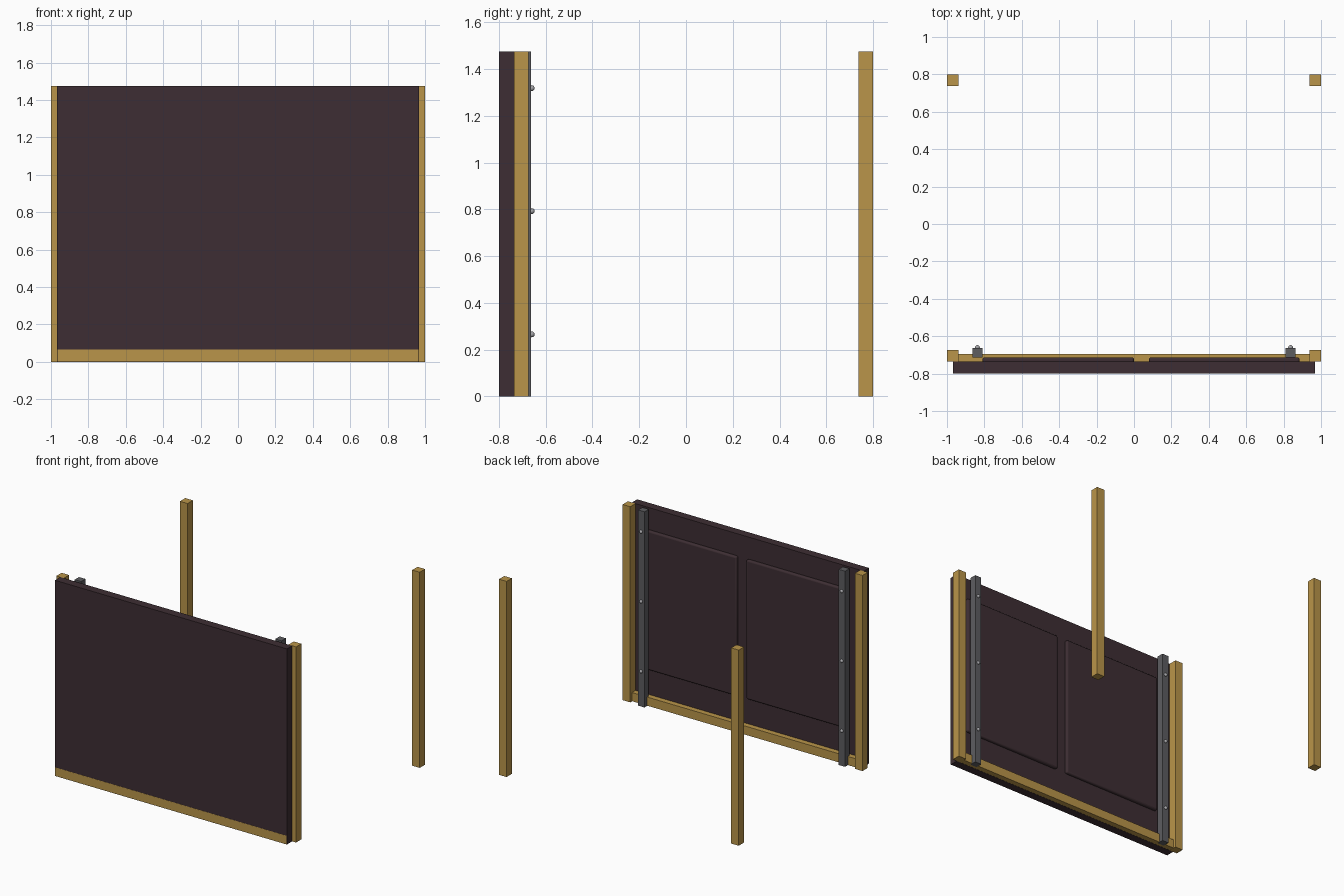
import bpy

if "Cube" in bpy.data.objects:
    bpy.data.objects.remove(bpy.data.objects["Cube"])


def material(name, rgb):
    m = bpy.data.materials.new(name)
    m.diffuse_color = (*rgb, 1)
    m.use_nodes = True
    m.node_tree.nodes["Principled BSDF"].inputs["Base Color"].default_value = m.diffuse_color
    return m


DARK = material("dark_wood", (0.047, 0.027, 0.033))
PINE = material("pine", (0.49, 0.30, 0.067))
STEEL = material("steel", (0.11, 0.11, 0.118))
BOLT = material("bolt_metal", (0.38, 0.38, 0.4))
H = 1.475


def box(name, x, y, z, mat, bevel=0):
    """Box from (min, max) ranges on each axis."""
    bpy.ops.mesh.primitive_cube_add(size=1, location=[(a + b) / 2 for a, b in (x, y, z)])
    o = bpy.context.object
    o.name = name
    o.scale = [b - a for a, b in (x, y, z)]
    bpy.ops.object.transform_apply(location=False, rotation=False, scale=True)
    o.data.materials.append(mat)
    if bevel:
        mod = o.modifiers.new("rounded_edges", "BEVEL")
        mod.width = bevel
        mod.segments = 3
        bpy.ops.object.shade_smooth_by_angle()
    return o


# Front board and the bottom rail running through it
box("front_board", (-0.967, 0.967), (-0.799, -0.736), (0, H), DARK)
box("bottom_rail", (-0.966, 0.966), (-0.80, -0.695), (0.001, 0.066), PINE)

# Two raised fields on the back of the board
box("raised_field_left", (-0.81, 0.0), (-0.745, -0.713), (0.26, 1.31), DARK, 0.012)
box("raised_field_right", (0.08, 0.885), (-0.745, -0.713), (0.26, 1.31), DARK, 0.012)

for s, side in ((-1, "left"), (1, "right")):
    # Corner posts
    xr = sorted((s * 0.937, s * 1.0))
    box(f"front_post_{side}", xr, (-0.736, -0.674), (0, H), PINE)
    box(f"back_post_{side}", xr, (0.737, 0.80), (0, H), PINE)
    # Steel upright with three round-headed bolts
    box(f"steel_upright_{side}", sorted((s * 0.81, s * 0.863)), (-0.713, -0.662), (0, H), STEEL)
    for i, z in enumerate((0.265, 0.792, 1.318)):
        bpy.ops.mesh.primitive_uv_sphere_add(segments=20, ring_count=12, radius=0.0125,
                                             location=(s * 0.837, -0.660, z))
        b = bpy.context.object
        b.name = f"bolt_{side}_{i + 1}"
        b.data.materials.append(BOLT)
        bpy.ops.object.shade_smooth()
